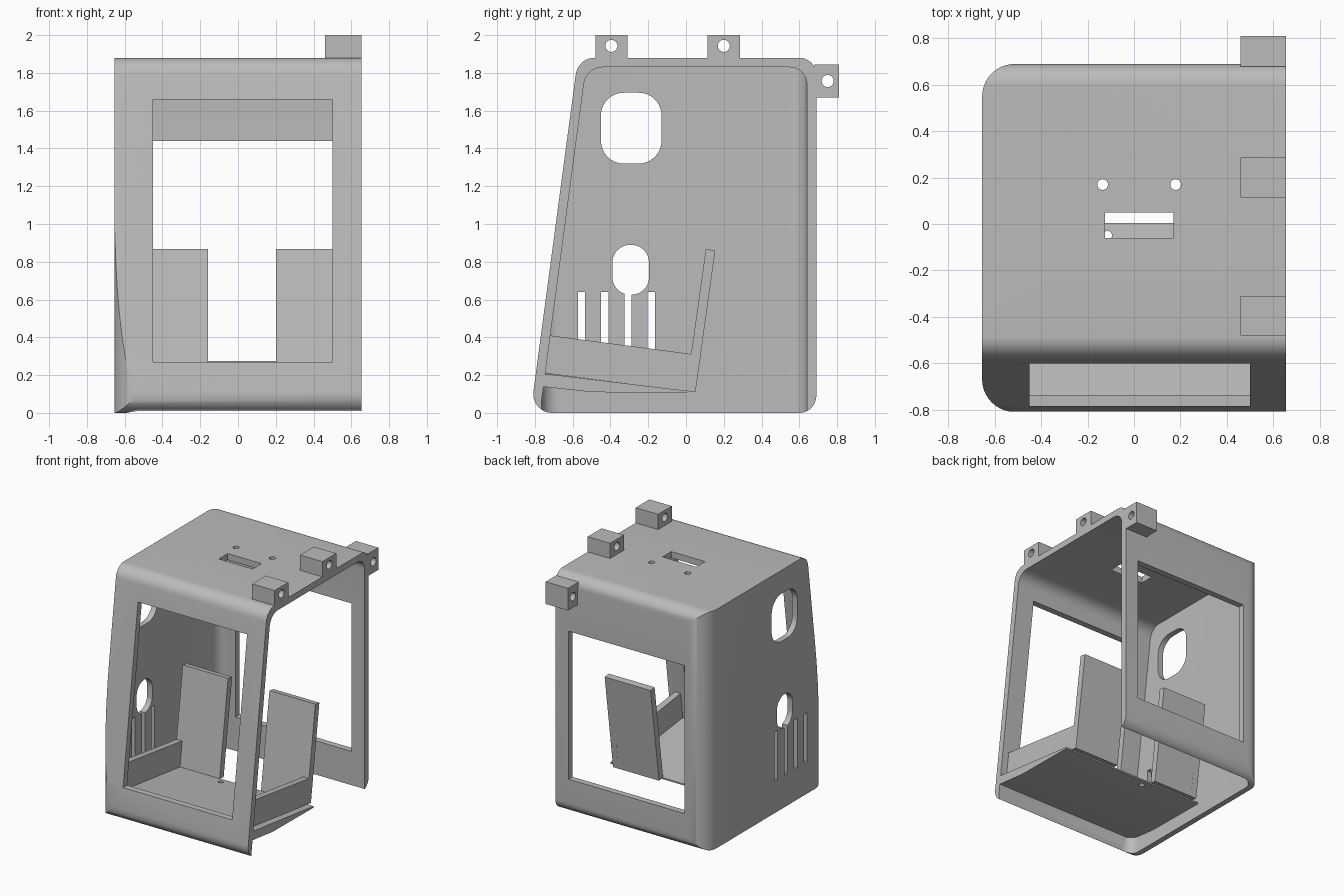
import bpy, math
from mathutils import Vector

cube = bpy.data.objects.get("Cube")
if cube:
    bpy.data.objects.remove(cube)

gray = bpy.data.materials.new("plain gray")
gray.use_nodes = True
COLOR = (0.5, 0.5, 0.5, 1)
gray.diffuse_color = COLOR
gray.node_tree.nodes["Principled BSDF"].inputs["Base Color"].default_value = COLOR


def rounded(corners, steps=10):
    """Turn (u, v, radius) corners into an outline with filleted corners."""
    out = []
    for i, (u, v, r) in enumerate(corners):
        p = Vector((u, v))
        if r == 0:
            out.append(p)
            continue
        a = (Vector(corners[i - 1][:2]) - p).normalized()
        b = (Vector(corners[(i + 1) % len(corners)][:2]) - p).normalized()
        half = a.angle(b) / 2
        center = p + (a + b).normalized() * r / math.sin(half)
        start = (p + a * r / math.tan(half) - center).normalized()
        end = (p + b * r / math.tan(half) - center).normalized()
        out += [center + start.slerp(end, k / steps) * r for k in range(steps + 1)]
    return out


def rect(u0, u1, v0, v1, r=0):
    return rounded([(u0, v0, r), (u1, v0, r), (u1, v1, r), (u0, v1, r)])


def circle(u, v, r, n=24):
    return [(u + r * math.cos(math.tau * k / n), v + r * math.sin(math.tau * k / n)) for k in range(n)]


def prism(name, outline, axis, lo, hi):
    """Extrude an outline along x (outline in y, z) or along z (outline in x, y)."""
    put = (lambda u, v, w: (w, u, v)) if axis == "x" else (lambda u, v, w: (u, v, w))
    n = len(outline)
    area = sum(outline[i - 1][0] * outline[i][1] - outline[i][0] * outline[i - 1][1] for i in range(n))
    if area < 0:
        outline = outline[::-1]
    verts = [put(u, v, w) for w in (lo, hi) for u, v in outline]
    faces = [list(range(n))[::-1], list(range(n, 2 * n))]
    faces += [(i, (i + 1) % n, n + (i + 1) % n, n + i) for i in range(n)]
    mesh = bpy.data.meshes.new(name)
    mesh.from_pydata(verts, [], faces)
    mesh.materials.append(gray)
    obj = bpy.data.objects.new(name, mesh)
    bpy.context.scene.collection.objects.link(obj)
    return obj


def combine(obj, operation, *tools):
    """Apply boolean tools to an object and remove the tools."""
    for tool in tools:
        mod = obj.modifiers.new("cut", "BOOLEAN")
        mod.operation, mod.object, mod.solver = operation, tool, "EXACT"
        bpy.context.view_layer.update()
        done = obj.evaluated_get(bpy.context.evaluated_depsgraph_get())
        mesh = bpy.data.meshes.new_from_object(done)
        obj.modifiers.clear()
        obj.data = mesh
        bpy.data.objects.remove(tool)
    return obj


def smooth(obj):
    obj.data.shade_smooth()
    obj.data.set_sharp_from_angle(angle=math.radians(30))


RIGHT, LEFT = -0.655, 0.655

# Shell: slanted side profile limited by a footprint with rounded corners
shell = prism("shell", rounded([(-0.823, 0, 0.1), (0.69, 0, 0.09), (0.69, 1.88, 0.09),
                                (-0.572, 1.88, 0.1)]), "x", RIGHT, LEFT)
footprint = [(RIGHT, -0.81, 0.14), (1, -0.81, 0), (1, 0.69, 0), (RIGHT, 0.69, 0.14)]
combine(shell, "INTERSECT", prism("footprint", rounded(footprint), "z", -1, 3))

# Cavity, open at the left side and at the bottom
cavity = prism("cavity", rounded([(-0.765, -0.5, 0), (0.64, -0.5, 0), (0.64, 1.83, 0.09),
                                  (-0.529, 1.83, 0.1), (-0.765, 0.06, 0)]), "x", -0.61, 0.9)
inside = [(-0.61, -0.765, 0.09), (1, -0.765, 0), (1, 0.64, 0), (-0.61, 0.64, 0.09)]
combine(cavity, "INTERSECT", prism("inside", rounded(inside), "z", -1, 3))
combine(shell, "DIFFERENCE", cavity)

# Front and back windows
combine(shell, "DIFFERENCE",
        prism("front_window", rect(-0.45, 0.5, -1, -0.4), "z", 0.27, 1.66),
        prism("back_window", rect(-0.47, 0.54, 0.5, 1), "z", 0.275, 1.44))

# Side wall openings and vent slots
combine(shell, "DIFFERENCE",
        prism("upper_opening", rect(-0.45, -0.13, 1.32, 1.695, 0.12), "x", -1, -0.5),
        prism("lower_opening", rect(-0.39, -0.195, 0.625, 0.89, 0.096), "x", -1, -0.5))
for y in (-0.553, -0.43, -0.307, -0.184):
    combine(shell, "DIFFERENCE", prism("vent", rect(y - 0.019, y + 0.019, 0.25, 0.64), "x", -1, -0.5))

# Roof slot and screw holes
combine(shell, "DIFFERENCE", prism("roof_slot", rect(-0.125, 0.17, -0.06, 0.05), "z", 1.7, 2))
for x in (-0.135, 0.18):
    combine(shell, "DIFFERENCE", prism("roof_hole", circle(x, 0.17, 0.023), "z", 1.7, 2))
smooth(shell)

# Mounting tabs with cross holes
tabs = {"front_top_tab": (-0.48, -0.31, 1.87, 2.0, -0.395, 1.943),
        "rear_top_tab": (0.115, 0.287, 1.87, 2.0, 0.2, 1.943),
        "back_tab": (0.68, 0.81, 1.67, 1.845, 0.75, 1.757)}
for name, (y0, y1, z0, z1, hy, hz) in tabs.items():
    tab = prism(name, rect(y0, y1, z0, z1), "x", 0.46, LEFT)
    combine(tab, "DIFFERENCE", prism("tab_hole", circle(hy, hz, 0.032), "x", 0, 1))
    smooth(tab)

# Sloping floor with a screw hole
floor = prism("floor", [(-0.77, 0.14), (-0.5, 0.11), (0.005, 0.105), (0.005, 0.117), (-0.77, 0.21)],
              "x", -0.62, LEFT)
combine(floor, "INTERSECT", prism("floor_outline", rounded(inside), "z", -1, 3))
combine(floor, "DIFFERENCE", prism("floor_hole", circle(-0.115, -0.05, 0.02), "z", -1, 1))
smooth(floor)

# Leaning uprights and the rails that carry them
upright = [(0.05, 0.11), (0.155, 0.86), (0.105, 0.867), (0, 0.117)]
rail = [(-0.75, 0.21), (0.05, 0.11), (0.078, 0.305), (-0.72, 0.41)]
for side, x0, x1, r0, r1 in (("right", -0.555, -0.16, -0.555, -0.505),
                             ("left", 0.2, 0.6, 0.55, 0.6)):
    prism(side + "_upright", upright, "x", x0, x1)
    prism(side + "_rail", rail, "x", r0, r1)
